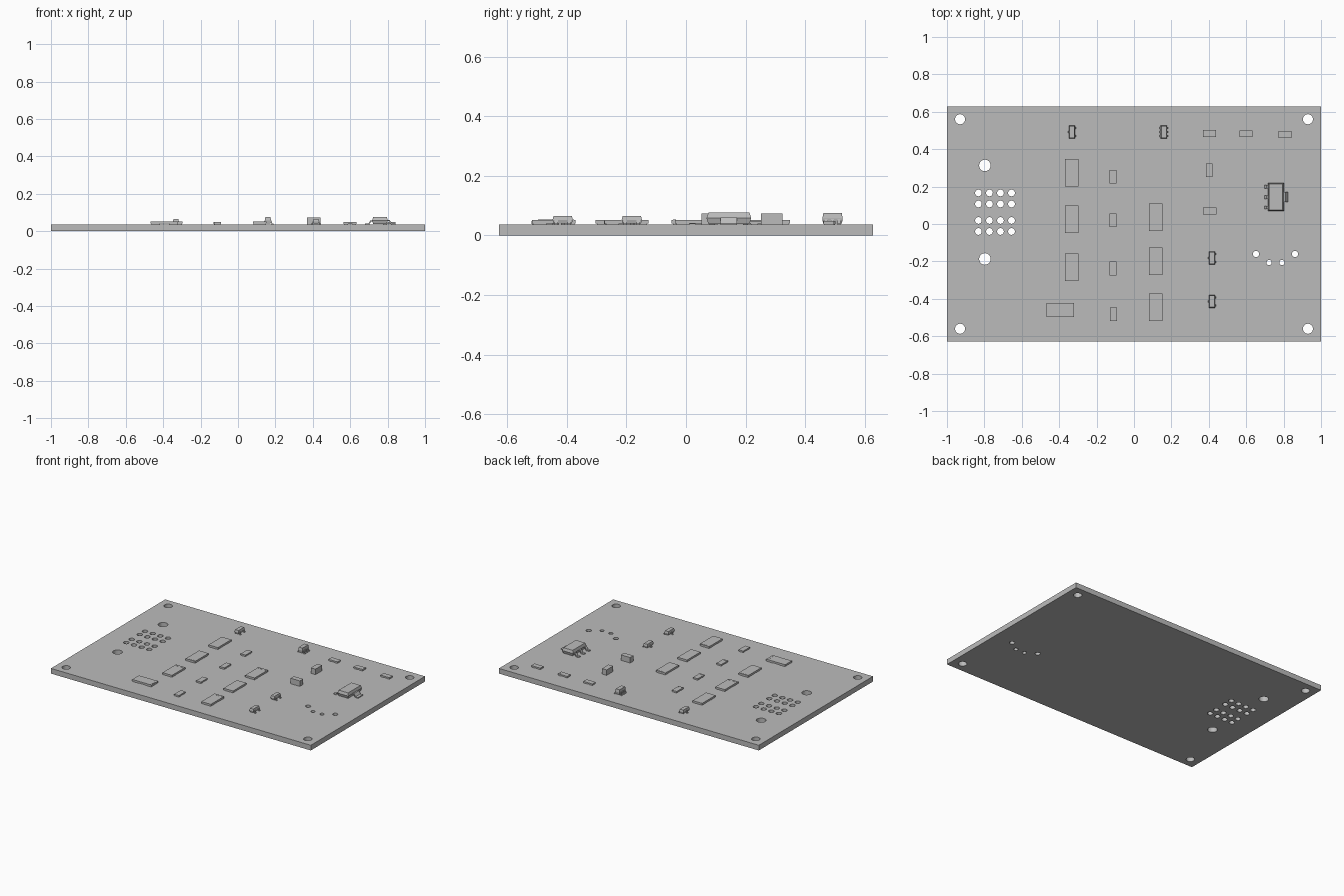
import bpy, bmesh
from math import cos, sin, pi

cube = bpy.data.objects.get("Cube")
if cube:
    bpy.data.objects.remove(cube, do_unlink=True)

TOP = 0.036  # upper surface of the board

grey = bpy.data.materials.new("plain_grey")
grey.use_nodes = True
grey.diffuse_color = (0.5, 0.5, 0.5, 1)
grey.node_tree.nodes["Principled BSDF"].inputs["Base Color"].default_value = (0.5, 0.5, 0.5, 1)


def add_object(name, mesh, loc=(0, 0, 0), turn=0):
    obj = bpy.data.objects.new(name, mesh)
    obj.location = loc
    obj.rotation_euler.z = turn
    mesh.materials.clear()
    mesh.materials.append(grey)
    bpy.context.collection.objects.link(obj)
    return obj


def loft(bm, rings):
    """Closed solid through a list of rings with equal point counts."""
    loops = [[bm.verts.new(p) for p in ring] for ring in rings]
    n = len(loops[0])
    for a, b in zip(loops, loops[1:]):
        for i in range(n):
            j = (i + 1) % n
            bm.faces.new((a[i], a[j], b[j], b[i]))
    bm.faces.new(loops[0][::-1])
    bm.faces.new(loops[-1])


def rect(cx, cy, sx, sy, z):
    x, y = sx / 2, sy / 2
    return [(cx - x, cy - y, z), (cx + x, cy - y, z), (cx + x, cy + y, z), (cx - x, cy + y, z)]


def block(bm, cx, cy, sx, sy, z0, z1):
    loft(bm, [rect(cx, cy, sx, sy, z0), rect(cx, cy, sx, sy, z1)])


def moulded(bm, sx, sy, z0, z1, taper):
    """Package body that is widest at its middle height."""
    mid = (z0 + z1) / 2
    loft(bm, [rect(0, 0, sx - taper, sy - taper, z0), rect(0, 0, sx, sy, mid),
              rect(0, 0, sx - taper, sy - taper, z1)])


def lead(bm, side, inner, outer, y, width, height, t):
    """Bent lead stepping from the body down to the board."""
    bend = inner + (outer - inner) * 0.35
    foot = inner + (outer - inner) * 0.6
    path = [(inner, height), (bend, height), (foot, t), (outer, t),
            (outer, 0), (foot - t * 0.7, 0), (bend - t * 0.7, height - t), (inner, height - t)]
    loft(bm, [[(side * x, y + s * width / 2, z) for x, z in path] for s in (-1, 1)])


def finish(bm, name, loc, turn=0):
    bmesh.ops.recalc_face_normals(bm, faces=bm.faces)
    mesh = bpy.data.meshes.new(name)
    bm.to_mesh(mesh)
    bm.free()
    return add_object(name, mesh, (loc[0], loc[1], TOP), turn)


# Board: filled outline with drilled holes
holes = [(sx * 0.93, sy * 0.56, 0.027) for sx in (-1, 1) for sy in (-1, 1)]
holes += [(-0.797, y, 0.031) for y in (0.313, -0.187)]
holes += [(-0.832 + i * 0.059, y, 0.018) for i in range(4) for y in (0.166, 0.107, 0.019, -0.04)]
holes += [(0.652, -0.16, 0.017), (0.722, -0.206, 0.014), (0.791, -0.206, 0.014), (0.861, -0.16, 0.017)]

curve = bpy.data.curves.new("board_outline", "CURVE")
curve.dimensions = "2D"
curve.fill_mode = "BOTH"
curve.extrude = TOP / 2


def outline(points):
    spline = curve.splines.new("POLY")
    spline.points.add(len(points) - 1)
    for p, (x, y) in zip(spline.points, points):
        p.co = (x, y, 0, 1)
    spline.use_cyclic_u = True
    spline.use_smooth = False


outline([p[:2] for p in rect(0, 0, 2, 1.256, 0)])
for x, y, r in holes:
    outline([(x + r * cos(a * pi / 12), y + r * sin(a * pi / 12)) for a in range(24)])
temp = bpy.data.objects.new("board_outline", curve)
bpy.context.collection.objects.link(temp)
bpy.context.view_layer.update()
mesh = bpy.data.meshes.new_from_object(temp.evaluated_get(bpy.context.evaluated_depsgraph_get()))
bpy.data.objects.remove(temp, do_unlink=True)
bm = bmesh.new()
bm.from_mesh(mesh)
bmesh.ops.remove_doubles(bm, verts=bm.verts, dist=0.0001)
bmesh.ops.recalc_face_normals(bm, faces=bm.faces)
bm.to_mesh(mesh)
bm.free()
add_object("board", mesh, (0, 0, TOP / 2))


# Flat lamps: body on two pads, optional marker stripe at one end (+1 top, -1 bottom)
def flat_lamp(name, loc, sx, sy, height, stripe=0, turn=0):
    bm = bmesh.new()
    for s in (-1, 1):
        block(bm, 0, s * sy * 0.32, sx * 0.9, sy * 0.3, 0, height * 0.25)
    block(bm, 0, 0, sx, sy, height * 0.25, height)
    if stripe:
        block(bm, 0, stripe * sy * 0.43, sx, 0.01, height, height + 0.0008)
    finish(bm, name, loc, turn)


for x, y, stripe in ((-0.332, 0.275, 0), (-0.332, 0.025, -1), (-0.332, -0.23, 1),
                     (0.117, 0.037, 1), (0.117, -0.2, 0), (0.117, -0.444, 1)):
    flat_lamp("large_lamp", (x, y), 0.073, 0.147, 0.016, stripe)
flat_lamp("large_lamp", (-0.393, -0.46), 0.073, 0.147, 0.016, -1, pi / 2)

# Small flat chips, upright and lying
for x, y, stripe in ((-0.112, 0.252, -1), (-0.112, 0.02, -1), (-0.112, -0.238, -1), (-0.11, -0.482, 0)):
    flat_lamp("small_chip", (x, y), 0.037, 0.073, 0.012, stripe)
for x, y, stripe in ((0.404, 0.484, 0), (0.599, 0.482, -1), (0.808, 0.479, 0)):
    flat_lamp("small_chip", (x, y), 0.036, 0.07, 0.012, stripe, pi / 2)

# Tall block capacitors
for loc, turn in (((0.402, 0.288), 0), ((0.404, 0.07), pi / 2)):
    bm = bmesh.new()
    block(bm, 0, 0, 0.036, 0.072, 0, 0.038)
    finish(bm, "capacitor", loc, turn)

# Three-lead transistors
for loc in ((-0.332, 0.492), (0.417, -0.182), (0.417, -0.414)):
    bm = bmesh.new()
    moulded(bm, 0.032, 0.068, 0.004, 0.029, 0.006)
    lead(bm, -1, 0.013, 0.026, 0, 0.011, 0.017, 0.004)
    for s in (-1, 1):
        lead(bm, 1, 0.013, 0.026, s * 0.022, 0.011, 0.017, 0.004)
    finish(bm, "transistor", loc)

# Six-lead chip
bm = bmesh.new()
moulded(bm, 0.034, 0.068, 0.004, 0.039, 0.006)
for side in (-1, 1):
    for row in (-1, 0, 1):
        lead(bm, side, 0.014, 0.029, row * 0.022, 0.011, 0.02, 0.004)
finish(bm, "six_lead_chip", (0.16, 0.492))

# Voltage regulator with three leads and a wide tab
bm = bmesh.new()
moulded(bm, 0.084, 0.15, 0.003, 0.041, 0.012)
for row in (-1, 0, 1):
    lead(bm, -1, 0.035, 0.08, row * 0.056, 0.018, 0.022, 0.006)
lead(bm, 1, 0.035, 0.084, 0, 0.055, 0.024, 0.006)
finish(bm, "voltage_regulator", (0.759, 0.144))
